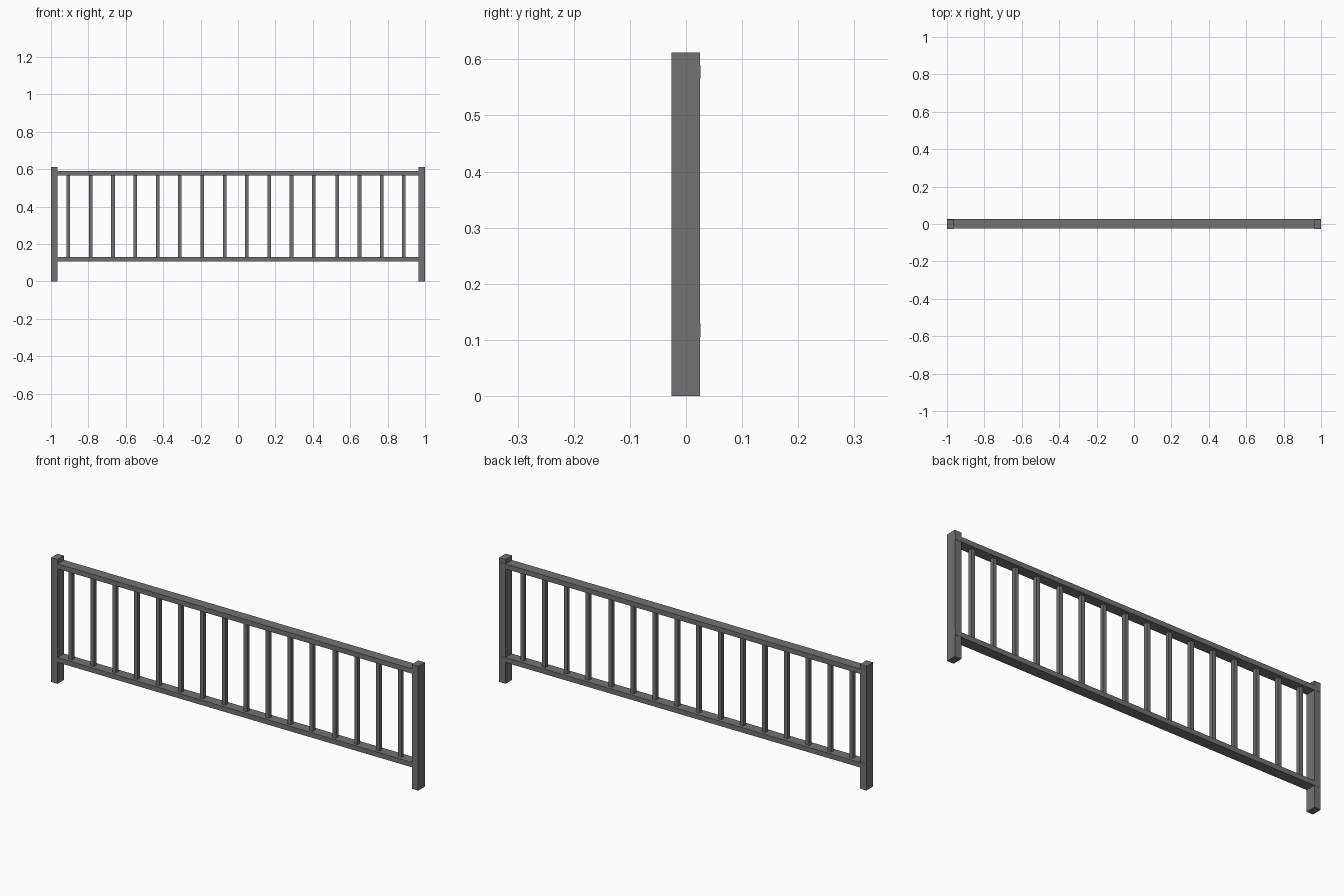
import bpy
import bmesh
from mathutils import Matrix, Vector

cube = bpy.data.objects.get("Cube")
if cube:
    bpy.data.objects.remove(cube, do_unlink=True)

metal = bpy.data.materials.new("grey_metal")
metal.use_nodes = True
GREY = (0.17, 0.17, 0.17, 1.0)
metal.diffuse_color = GREY
metal.node_tree.nodes["Principled BSDF"].inputs["Base Color"].default_value = GREY


def box(name, low, high):
    """Flat-faced bar between two opposite corners."""
    low, high = Vector(low), Vector(high)
    bm = bmesh.new()
    bmesh.ops.create_cube(bm, size=1.0)
    bmesh.ops.scale(bm, vec=high - low, verts=bm.verts)
    mesh = bpy.data.meshes.new(name)
    bm.to_mesh(mesh)
    bm.free()
    mesh.materials.append(metal)
    obj = bpy.data.objects.new(name, mesh)
    obj.matrix_world = Matrix.Translation((low + high) / 2)
    bpy.context.collection.objects.link(obj)
    return obj


# End posts
POST_W = 0.035
box("right_post", (-1, -0.026, 0), (-1 + POST_W, 0.025, 0.612))
box("left_post", (1 - POST_W, -0.026, 0), (1, 0.025, 0.612))

# Horizontal rails, standing very slightly proud of the posts at the back
RAIL_H = 0.024
LOWER_Z, UPPER_Z = 0.105, 0.566
for name, z in (("lower_rail", LOWER_Z), ("upper_rail", UPPER_Z)):
    box(name, (-0.999, -0.025, z), (0.999, 0.026, z + RAIL_H))

# Upright balusters: a long evenly spaced run, then a short run near the left post
positions = [-0.907 + 0.1193 * i for i in range(12)]
positions += [0.531 + 0.1185 * i for i in range(4)]
HALF = 0.0095
for i, x in enumerate(positions, 1):
    box(f"baluster_{i}", (x - HALF, -HALF, LOWER_Z + RAIL_H / 2),
        (x + HALF, HALF, UPPER_Z + RAIL_H / 2))
